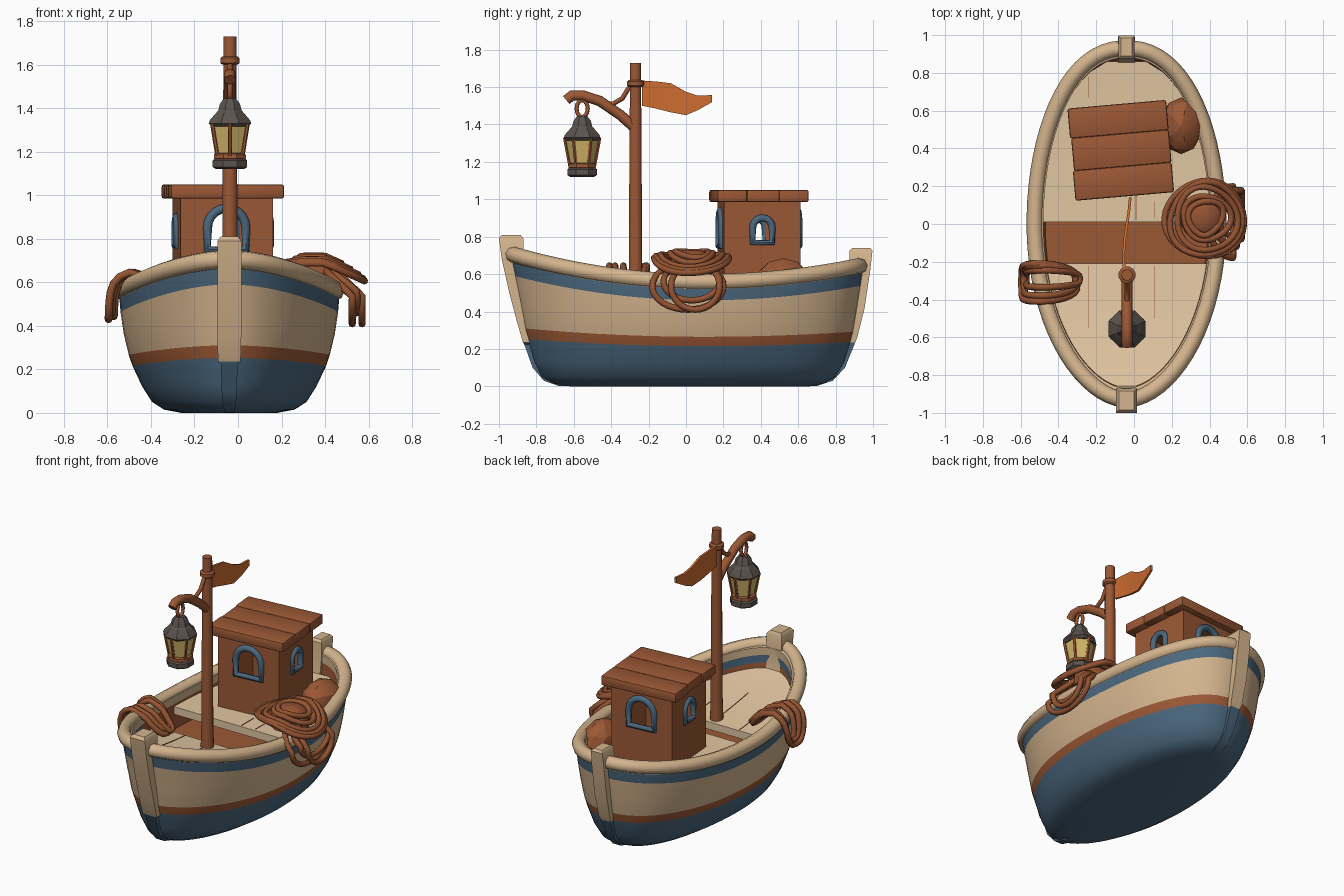
import bpy, bmesh, math
from mathutils import Matrix

if "Cube" in bpy.data.objects:
    bpy.data.objects.remove(bpy.data.objects["Cube"])

CX = -0.04  # centre line of the hull


def mat(name, rgb):
    m = bpy.data.materials.new(name)
    m.diffuse_color = (*rgb, 1)
    m.use_nodes = True
    m.node_tree.nodes["Principled BSDF"].inputs["Base Color"].default_value = m.diffuse_color
    return m


TAN = mat("tan wood", (0.66, 0.46, 0.27))
DECK = mat("pale deck", (0.76, 0.57, 0.36))
BLUE = mat("blue paint", (0.070, 0.138, 0.21))
BROWN = mat("brown wood", (0.33, 0.098, 0.036))
ROPE = mat("rope brown", (0.30, 0.088, 0.032))
ORANGE = mat("flag orange", (0.61, 0.15, 0.03))
GREY = mat("dark metal", (0.105, 0.085, 0.075))
GOLD = mat("lantern glass", (0.65, 0.47, 0.14))


def finish(name, bm, mats, smooth=40, at=None):
    bmesh.ops.recalc_face_normals(bm, faces=bm.faces)
    me = bpy.data.meshes.new(name)
    bm.to_mesh(me)
    bm.free()
    ob = bpy.data.objects.new(name, me)
    bpy.context.collection.objects.link(ob)
    for m in mats:
        me.materials.append(m)
    if at:
        ob.matrix_world = at
    if smooth:
        for o in bpy.context.selected_objects:
            o.select_set(False)
        ob.select_set(True)
        bpy.context.view_layer.objects.active = ob
        bpy.ops.object.shade_smooth_by_angle(angle=math.radians(smooth))
    return ob


def loft(name, rings, mats, idx=None, smooth=40, at=None):
    """Skin closed rings; idx gives the material of each band."""
    bm = bmesh.new()
    vs = [[bm.verts.new(p) for p in r] for r in rings]
    n = len(rings[0])
    for k in range(len(vs) - 1):
        for i in range(n):
            j = (i + 1) % n
            f = bm.faces.new((vs[k][i], vs[k][j], vs[k + 1][j], vs[k + 1][i]))
            f.material_index = idx[k] if idx else 0
    bm.faces.new(vs[0]).material_index = idx[0] if idx else 0
    bm.faces.new(vs[-1]).material_index = idx[-1] if idx else 0
    return finish(name, bm, mats, smooth, at)


def lathe(name, x, y, prof, m, n=12, smooth=40):
    return loft(name, [[(x + r * math.cos(2 * math.pi * (i + .5) / n), y + r * math.sin(2 * math.pi * (i + .5) / n), z)
                        for i in range(n)] for r, z in prof], [m], smooth=smooth)


def tube(name, pts, r, m, cyclic=False, at=None, res=2):
    cu = bpy.data.curves.new(name, 'CURVE')
    cu.dimensions = '3D'
    cu.bevel_depth, cu.bevel_resolution, cu.use_fill_caps = r, res, True
    sp = cu.splines.new('POLY')
    sp.points.add(len(pts) - 1)
    for p, q in zip(sp.points, pts):
        p.co = (*q, 1)
    sp.use_cyclic_u = cyclic
    tmp = bpy.data.objects.new("tmp", cu)
    bpy.context.collection.objects.link(tmp)
    bm = bmesh.new()
    bm.from_mesh(bpy.data.meshes.new_from_object(tmp.evaluated_get(bpy.context.evaluated_depsgraph_get())))
    bpy.data.objects.remove(tmp)
    return finish(name, bm, [m], 50, at)


def box(name, lo, hi, m, bevel=0.0, at=None):
    bm = bmesh.new()
    bmesh.ops.create_cube(bm, size=1)
    for v in bm.verts:
        v.co = [l + (c + .5) * (h - l) for l, h, c in zip(lo, hi, v.co)]
    if bevel:
        bmesh.ops.bevel(bm, geom=bm.edges[:], offset=bevel, segments=2, affect='EDGES', profile=0.5)
    return finish(name, bm, [m], 40, at)


# ---- hull: stacked pointed-oval rings, colour bands by level
def sheer(y):
    d = y - 0.1
    return 0.145 * (d / 1.02) ** 2 if d < 0 else 0.09 * (d / 0.85) ** 2


def ring(z, f, w, yf, yb, n=72):
    out = []
    for i in range(n):
        a = 2 * math.pi * (i + .5) / n
        s, c = math.sin(a), math.cos(a)
        y = yb * s if s > 0 else -yf * s
        x = math.copysign(abs(c) ** (.9 if s > 0 else 1.1), c) * w
        out.append((CX + x, y, z + f * sheer(y)))
    return out


levels = [(0, 0, .22, -.62, .66), (.015, 0, .30, -.71, .735), (.05, 0, .355, -.775, .80), (.12, .1, .40, -.815, .845),
          (.215, .3, .445, -.85, .88), (.265, .35, .462, -.867, .895), (.36, .6, .485, -.89, .915),
          (.46, .9, .50, -.92, .935), (.52, .95, .505, -.935, .945), (.57, 1, .505, -.945, .95),
          (.57, 1, .44, -.87, .88), (.52, 1, .44, -.87, .88), (.47, 1, .44, -.87, .88), (.36, 0, .43, -.84, .85)]
hull = loft("hull", [ring(*l) for l in levels], [TAN, BLUE, BROWN],
            [1, 1, 1, 1, 2, 0, 0, 1, 0, 0, 0, 1, 2])
for p in hull.data.polygons[11 * 72:12 * 72]:  # inner stripe is blue only at the bow
    p.material_index = 1 if p.center.y < -.4 else 2
tube("gunwale", ring(.558, 1, .486, -.93, .93), .043, TAN, True)


# ---- stem and stern posts (outer y, z, inner y, half width)
def post(name, rows):
    loft(name, [[(CX - w, yo, z), (CX + w, yo, z), (CX + w, yi, z), (CX - w, yi, z)] for yo, z, yi, w in rows],
         [TAN, BLUE], [0 if (a[1] + b[1]) / 2 > .23 else 1 for a, b in zip(rows, rows[1:])])


post("bow_post", [(-.985, .81, -.885, .04), (-1.0, .79, -.87, .055), (-.985, .68, -.87, .055),
                  (-.945, .5, -.85, .055), (-.905, .35, -.78, .055), (-.872, .235, -.75, .052),
                  (-.865, .225, -.75, .038), (-.82, .1, -.7, .035), (-.76, .03, -.6, .03), (-.68, .002, -.55, .02)])
post("stern_post", [(.985, .74, .89, .03), (.997, .725, .875, .042), (.985, .62, .87, .045), (.955, .42, .84, .045),
                    (.915, .26, .78, .042), (.905, .235, .78, .035), (.85, .1, .7, .03), (.785, .03, .6, .03),
                    (.70, .002, .55, .02)])


# ---- decks rising towards the ends, with plank seams
def deck(name, y0, y1, z, rise, p, seams):
    rows = []
    for i in range(17):
        y = y0 + (y1 - y0) * i / 16
        w = .45 * max(.001, 1 - (y / .88) ** 2) ** p
        t = z + rise * sheer(y)
        rows.append([(CX - w, y, t - .05), (CX + w, y, t - .05), (CX + w, y, t), (CX - w, y, t)])
    loft(name, rows, [DECK])
    for x, a, b in seams:
        loft(name + "_seam", [[(CX + x + e, y, z + rise * sheer(y) + h) for e, h in
                               ((-.002, -.004), (.002, -.004), (.002, .003), (-.002, .003))]
                              for y in (a + (b - a) * k / 4 for k in range(5))], [BROWN])


deck("fore_deck", -.87, -.21, .45, .9, .53, [(-.2, -.55, -.22), (.0, -.6, -.3), (.15, -.5, -.22)])
deck("aft_deck", .01, .86, .505, .3, .47, [(-.2, .67, .78), (.05, .02, .15), (.15, .03, .12)])

# ---- cabin: hollow box with arched openings, turned slightly
AT = Matrix.Translation((-.07, .39, 0)) @ Matrix.Rotation(math.radians(5), 4, 'Z')


def arch(w, z0, zs):
    return [(-w, z0), (w, z0)] + [(w * math.cos(math.pi * i / 10), zs + w * math.sin(math.pi * i / 10))
                                  for i in range(11)]


FRONT, SIDE = arch(.088, .75, .852), arch(.052, .768, .848)
cabin = box("cabin_walls", (-.213, -.205, .46), (.213, .205, 1.0), BROWN, 0, AT)
solid = cabin.modifiers.new("walls", 'SOLIDIFY')
solid.thickness, solid.offset = .03, -1
cutters = [loft("front_cutter", [[(u, d, z) for u, z in FRONT] for d in (-.5, .5)], [BROWN], smooth=0, at=AT),
           loft("side_cutter", [[(d, u, z) for u, z in SIDE] for d in (-.5, .5)], [BROWN], smooth=0, at=AT)]
for c in cutters:
    c.hide_render = True
    b = cabin.modifiers.new("opening", 'BOOLEAN')
    b.operation, b.solver, b.object = 'DIFFERENCE', 'EXACT', c
bpy.context.view_layer.update()
baked = bpy.data.meshes.new_from_object(cabin.evaluated_get(bpy.context.evaluated_depsgraph_get()))
cabin.modifiers.clear()
cabin.data = baked
for c in cutters:
    bpy.data.objects.remove(c)
for s, label in ((-1, "front"), (1, "back")):
    tube(label + "_window_frame", [(u, s * .205, z) for u, z in FRONT], .021, BLUE, True, AT)
for s, label in ((-1, "left"), (1, "right")):
    tube(label + "_window_frame", [(s * .213, u, z) for u, z in SIDE], .019, BLUE, True, AT)
for i, (a, b) in enumerate(((-.245, -.085), (-.088, .088), (.085, .245))):
    box("roof_plank_%d" % i, (-.262 + .006 * (i % 2), a, .985), (.262, b, 1.05), BROWN, .011, AT)

# ---- mast, bracket and flag
MX, MY = -.037, -.27
lathe("mast", MX, MY, [(.042, .44), (.037, .6), (.034, 1.2), (.03, 1.73)], BROWN, 12)
lathe("mast_collar", MX, MY, [(.036, 1.6), (.046, 1.608), (.046, 1.63), (.036, 1.638)], BROWN, 12)
tube("lantern_arm", [(MX, -.26, 1.37), (MX, -.35, 1.45), (MX, -.46, 1.525), (MX, -.55, 1.555), (MX, -.61, 1.555),
                     (MX, -.64, 1.53)], .028, BROWN)
tube("arm_brace", [(MX, -.27, 1.62), (MX, -.31, 1.59), (MX, -.34, 1.54), (MX, -.39, 1.51), (MX, -.47, 1.51)],
     .013, ROPE)
flag = [(-.235, 1.635, 1.50), (-.16, 1.63, 1.485), (-.08, 1.62, 1.465), (0, 1.575, 1.45), (.06, 1.555, 1.475),
        (.14, 1.557, 1.52)]
loft("flag", [[(MX + .018 * math.sin(9 * y) + d, y, z) for d, z in ((-.007, t), (.007, t), (.007, b), (-.007, b))]
              for y, t, b in flag], [ORANGE])

# ---- lantern
LX, LY = -.037, -.555
tube("lantern_ring", [(LX, LY + .03 * math.cos(i * math.pi / 6), 1.485 + .045 * math.sin(i * math.pi / 6))
                      for i in range(12)], .011, BROWN, True)
lathe("lantern_cap", LX, LY, [(.09, 1.315), (.106, 1.33), (.1, 1.345), (.058, 1.39), (.05, 1.42), (.03, 1.445)],
      GREY, 8, 25)
lathe("lantern_glass", LX, LY, [(.064, 1.18), (.092, 1.325)], GOLD, 6, 20)
lathe("lantern_collar", LX, LY, [(.066, 1.16), (.08, 1.17), (.078, 1.19), (.066, 1.195)], BROWN, 8, 25)
lathe("lantern_base", LX, LY, [(.07, 1.12), (.086, 1.13), (.086, 1.16), (.07, 1.172)], GREY, 8, 25)
for i in range(6):
    c, s = math.cos((i + .5) * math.pi / 3), math.sin((i + .5) * math.pi / 3)
    tube("lantern_bar_%d" % i, [(LX + .066 * c, LY + .066 * s, 1.18), (LX + .094 * c, LY + .094 * s, 1.33)],
         .01, BROWN, res=1)


# ---- rope coil lying on the right gunwale, with loops hanging outside
def loop(name, fn, r=.017, n=32):
    tube(name, [fn(2 * math.pi * i / n) for i in range(n)], r, ROPE, True)


for i, R in enumerate((.09, .125, .16, .19, .21)):
    def coil(a, R=R, i=i):
        x = .38 + R * math.cos(a) + .012 * math.sin(2 * a + i)
        return x, .03 + R * math.sin(a) + .01 * math.cos(a + 2 * i), \
            .72 - .008 * i - .45 * max(0, x - .40) - .15 * max(0, .3 - x)
    loop("right_coil_%d" % i, coil)
for i, (wy, zb, dx) in enumerate(((.19, .41, .0), (.15, .46, .02), (.13, .41, .045))):
    def hang(a, wy=wy, zb=zb, dx=dx, i=i):
        s = math.sin(a)
        mid = (.66 + zb) / 2
        return .525 + dx - .13 * max(0, s), .01 + .02 * i + wy * math.cos(a), mid + (.66 - mid) * s
    loop("right_hanging_loop_%d" % i, hang)
lathe("coil_heart", .36, .035, [(.12, .60), (.115, .68), (.09, .71), (.045, .73)], ROPE, 12)

# ---- rope draped over the left gunwale
DRAPE = [(-1, -.595, .43), (-.6, -.59, .54), (-.3, -.565, .615), (0, -.5, .645), (.5, -.41, .615), (1, -.30, .50)]


def drape(u):
    for (a, x0, z0), (b, x1, z1) in zip(DRAPE, DRAPE[1:]):
        if u <= b:
            t = (u - a) / (b - a)
            return x0 + (x1 - x0) * t, z0 + (z1 - z0) * t


for i, (wy, k) in enumerate(((.1, 1), (.08, .9), (.045, .95))):
    def over(a, wy=wy, k=k, i=i):
        x, z = drape(max(-1, min(1, k * math.cos(a))))
        s = math.sin(a)
        return x + .012 * i, -.31 + .01 * i + wy * math.copysign(abs(s) ** .6, s), z
    loop("left_rope_loop_%d" % i, over, .018)

# ---- round sack beside the cabin
bm = bmesh.new()
bmesh.ops.create_icosphere(bm, subdivisions=2, radius=1,
                           matrix=Matrix.Translation((.25, .52, .555)) @ Matrix.Diagonal((.112, .15, .13, 1)))
finish("sack", bm, [BROWN], 20)
